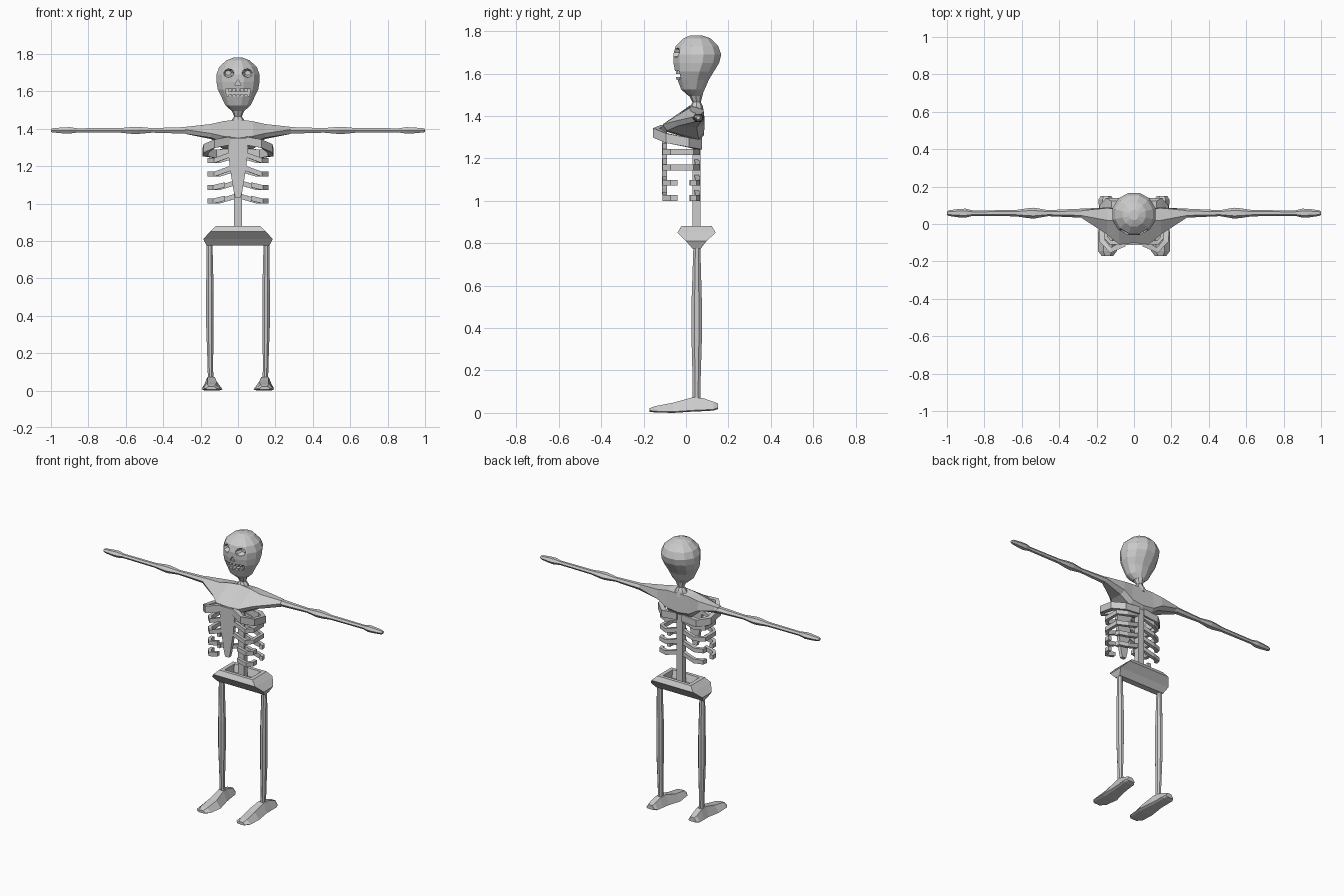
import bpy, bmesh, math
from mathutils import Vector

if "Cube" in bpy.data.objects:
    bpy.data.objects.remove(bpy.data.objects["Cube"])

bone = bpy.data.materials.new("bone grey")
bone.diffuse_color = (0.6, 0.6, 0.6, 1)
bone.use_nodes = True
bone.node_tree.nodes["Principled BSDF"].inputs["Base Color"].default_value = bone.diffuse_color


def make(name, verts, faces):
    me = bpy.data.meshes.new(name)
    me.from_pydata(verts, [], faces)
    bm = bmesh.new()
    bm.from_mesh(me)
    bmesh.ops.recalc_face_normals(bm, faces=bm.faces)
    bm.to_mesh(me)
    bm.free()
    me.materials.append(bone)
    ob = bpy.data.objects.new(name, me)
    bpy.context.collection.objects.link(ob)
    return ob


def loft(name, rings):
    """Skin a list of equal-sized rings and cap both ends."""
    n = len(rings[0])
    verts = [p for r in rings for p in r]
    faces = [(i * n + j, i * n + (j + 1) % n, (i + 1) * n + (j + 1) % n, (i + 1) * n + j)
             for i in range(len(rings) - 1) for j in range(n)]
    faces += [tuple(range(n)), tuple(range(len(verts) - n, len(verts)))]
    return make(name, verts, faces)


def oval(z, cx, rx, y0, y1, n, turn=0.0):
    """Horizontal ring spanning y0..y1."""
    cy, ry = (y0 + y1) / 2, (y1 - y0) / 2
    return [(cx + rx * math.cos(a), cy + ry * math.sin(a), z)
            for a in (2 * math.pi * k / n + turn for k in range(n))]


def rect(z, x, y0, y1):
    return [(-x, y0, z), (x, y0, z), (x, y1, z), (-x, y1, z)]


def box(name, x0, x1, y0, y1, z0, z1):
    return loft(name, [[(x0, y0, z), (x1, y0, z), (x1, y1, z), (x0, y1, z)] for z in (z0, z1)])


def strip(name, pts, h, t):
    """Flat band of height h and thickness t along a path."""
    rings = []
    for i, p in enumerate(pts):
        a, b = Vector(pts[max(i - 1, 0)]), Vector(pts[min(i + 1, len(pts) - 1)])
        d = b - a
        o = Vector((d.y, -d.x, 0)).normalized() * t / 2
        p, u = Vector(p), Vector((0, 0, h / 2))
        rings.append([tuple(p + o + u), tuple(p - o + u), tuple(p - o - u), tuple(p + o - u)])
    return loft(name, rings)


# skull and neck: z, half width, front, back
skull = loft("skull", [oval(z, 0, r, a, b, 12, math.pi / 12) for z, r, a, b in (
    (1.495, .035, .01, .075), (1.525, .07, -.025, .09), (1.57, .092, -.042, .11),
    (1.61, .112, -.055, .135), (1.65, .119, -.063, .16), (1.69, .12, -.064, .17),
    (1.73, .104, -.052, .155), (1.765, .065, -.015, .12), (1.78, .025, .02, .075))])
loft("neck", [oval(z, 0, r, a, b, 8) for z, r, a, b in (
    (1.41, .06, .0, .085), (1.445, .035, .02, .08), (1.465, .02, .03, .07), (1.505, .038, .01, .08))])


def cut(name, rings):
    c = loft(name, rings)
    c.hide_render = True
    c.hide_set(True)
    m = skull.modifiers.new(name, 'BOOLEAN')
    m.object, m.operation, m.solver = c, 'DIFFERENCE', 'EXACT'


# eye sockets, nose and mouth openings
for s in (-1, 1):
    cut("eye_cutter", [[(s * .052 + r * math.cos(k * math.pi / 4), y, 1.698 + .8 * r * math.sin(k * math.pi / 4))
                        for k in range(8)] for y, r in ((-.1, .031), (-.04, .03), (-.015, .016))])
cut("nose_cutter", [[(-.017, y, 1.632), (.017, y, 1.632), (0, y, 1.664)] for y in (-.1, -.045)])
cut("mouth_cutter", [[(-.06, y, 1.574), (.06, y, 1.574), (.068, y, 1.612), (-.068, y, 1.612)]
                     for y in (-.1, -.012)])

# teeth in two rows
for row, (z0, z1) in (("upper", (1.597, 1.614)), ("lower", (1.572, 1.584))):
    for k in range(-2, 3):
        y = -.046 + .004 * k * k
        box(row + "_tooth", k * .021 - .009, k * .021 + .009, y, y + .03, z0, z1)

# shoulder block: each section lists six (y, z) corners
half = [
    (0, ((-.10, 1.35), (.02, 1.45), (.08, 1.43), (.085, 1.31), (.06, 1.28), (-.09, 1.325))),
    (.08, ((-.11, 1.36), (.02, 1.44), (.08, 1.43), (.085, 1.32), (.06, 1.29), (-.09, 1.33))),
    (.145, ((-.055, 1.375), (.02, 1.425), (.085, 1.42), (.088, 1.36), (.05, 1.345), (-.04, 1.352))),
    (.28, ((.032, 1.395), (.045, 1.41), (.072, 1.41), (.082, 1.392), (.07, 1.372), (.042, 1.372)))]
sections = [(-x, s) for x, s in half[:0:-1]] + half
loft("shoulders", [[(x, y, z) for y, z in s] for x, s in sections])

# spine and breastbone
loft("spine", [rect(z, .022, .03, .068) for z in (.82, 1.3)])
loft("breastbone", [rect(z, x, -.112, -.09) for z, x in ((1.03, .014), (1.06, .022), (1.2, .045), (1.35, .057))])

# pelvis: sloping basin with a sunken top
loft("pelvis", [rect(*r) for r in (
    (.775, .168, .03, .07), (.81, .185, .0, .097), (.85, .15, -.04, .14),
    (.88, .12, -.022, .122), (.88, .095, .0, .1), (.835, .09, .015, .085))])

for s in (-1, 1):
    # arm with elbow and hand: x, half depth, half height
    loft("arm", [[(s * x, .058 + ry * math.cos(k * math.pi / 3), 1.391 + rz * math.sin(k * math.pi / 3))
                  for k in range(6)] for x, ry, rz in (
        (.26, .025, .021), (.46, .016, .014), (.535, .029, .022), (.57, .026, .021), (.63, .017, .014),
        (.86, .014, .013), (.90, .024, .02), (.94, .022, .018), (.99, .015, .013), (1.0, .009, .009))])

    # leg
    loft("leg", [oval(z, s * x, r, a, b, 8, math.pi / 8) for z, x, r, a, b in (
        (.05, .146, .016, .03, .07), (.14, .148, .016, .03, .07), (.35, .15, .022, .024, .077),
        (.52, .15, .022, .024, .077), (.74, .152, .018, .032, .07), (.80, .152, .016, .034, .068))])

    # foot: y, centre x, half width, sole z, top z
    loft("foot", [[(s * (cx - w), y, z0 + .006), (s * (cx - .7 * w), y, z0), (s * (cx + .7 * w), y, z0),
                   (s * (cx + w), y, z0 + .006), (s * (cx + .45 * w), y, z1), (s * (cx - .45 * w), y, z1)]
                  for y, cx, w, z0, z1 in (
        (-.172, .142, .03, .005, .022), (-.145, .142, .05, .002, .032), (-.06, .138, .055, .0, .048),
        (.03, .143, .042, .006, .073), (.08, .147, .04, .008, .07), (.13, .15, .04, .011, .052),
        (.15, .15, .028, .018, .045))])

    # top rib, rising towards the front
    strip("top_rib", [(s * .015, .06, 1.275), (s * .12, .06, 1.265), (s * .175, .01, 1.275),
                      (s * .17, -.09, 1.295), (s * .125, -.14, 1.32), (s * .05, -.105, 1.335)], .045, .03)

    # middle ribs joined to the breastbone
    for z in (1.23, 1.157):
        strip("rib", [(s * .015, .05, z + .025), (s * .1, .055, z), (s * .153, .03, z),
                      (s * .153, -.07, z), (s * .125, -.1, z), (s * .03, -.1, z + .035)], .027, .022)

    # lower ribs, open at the sides
    for z in (1.085, 1.013):
        strip("lower_rib_back", [(s * .015, .05, z + .025), (s * .1, .055, z),
                                 (s * .15, .04, z), (s * .153, .018, z)], .027, .022)
        strip("lower_rib_front", [(s * .153, -.04, z), (s * .153, -.07, z), (s * .13, -.1, z),
                                  (s * .07, -.1, z + .015)], .027, .022)
